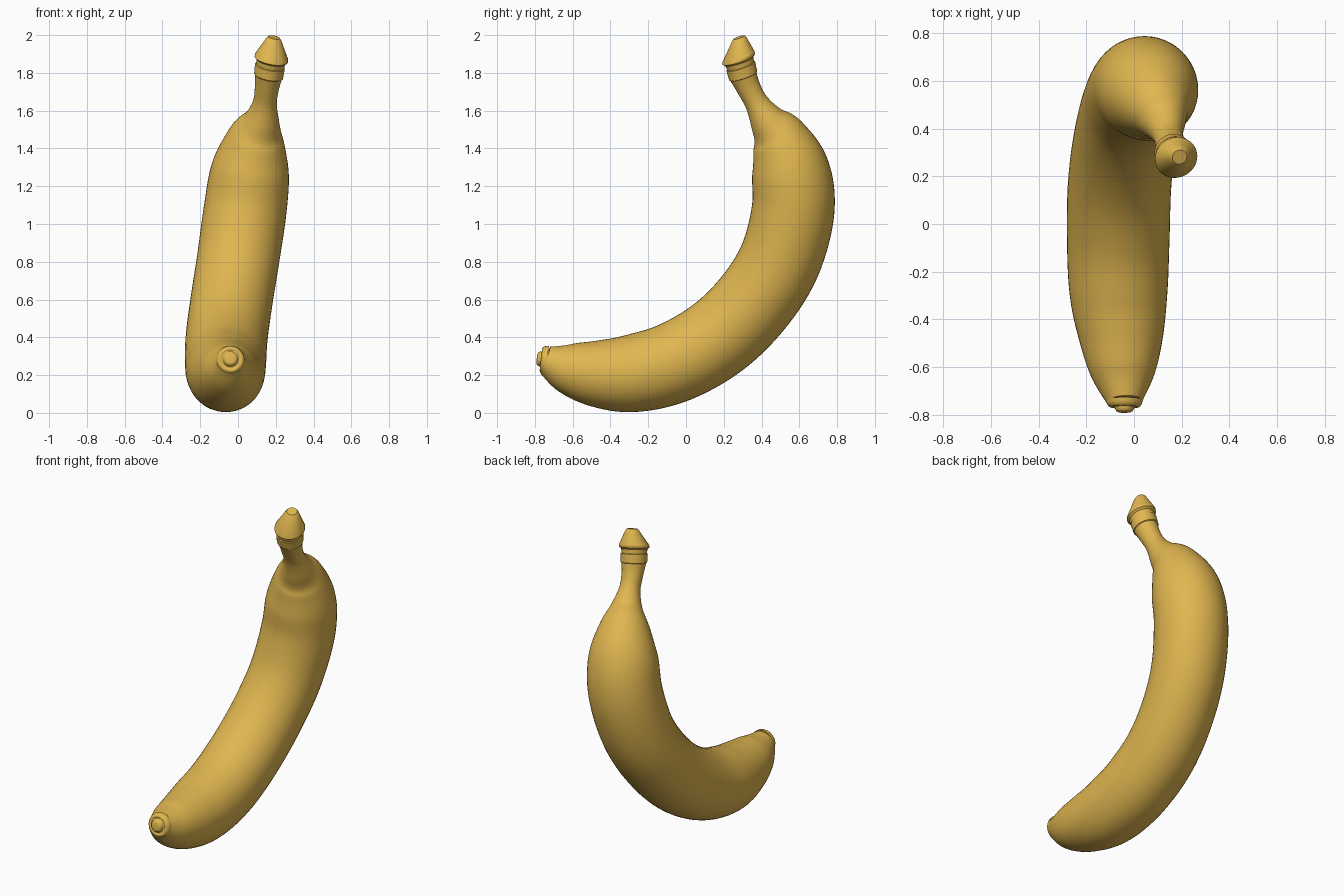
import bpy, bmesh, math
from mathutils import Vector

if "Cube" in bpy.data.objects:
    bpy.data.objects.remove(bpy.data.objects["Cube"])

SIDES = 48


def catmull(pts, steps):
    """Smooth interpolation through (x, y, z, radius) points."""
    p = [Vector(q) for q in pts]
    p = [2 * p[0] - p[1]] + p + [2 * p[-1] - p[-2]]
    out = []
    for i in range(1, len(p) - 2):
        a, b, c, d = p[i - 1:i + 3]
        for k in range(steps):
            t = k / steps
            out.append(0.5 * (2 * b + (c - a) * t + (2 * a - 5 * b + 4 * c - d) * t * t
                              + (3 * b - a - 3 * c + d) * t ** 3))
    return out + [p[-2]]


def sweep(name, rings, mat, axis=None, angle=40):
    """Skin circular rings along a path; a fixed axis keeps rings parallel."""
    bm = bmesh.new()
    loops = []
    for i, q in enumerate(rings):
        c, r = Vector(q[:3]), q[3]
        if axis:
            t = axis
        else:
            a, b = rings[max(i - 1, 0)], rings[min(i + 1, len(rings) - 1)]
            t = (Vector(b[:3]) - Vector(a[:3])).normalized()
        v = t.cross(Vector((1, 0, 0))).normalized()
        u = v.cross(t)
        loops.append([bm.verts.new(c + r * (u * math.cos(w) + v * math.sin(w)))
                      for w in (2 * math.pi * k / SIDES for k in range(SIDES))])
    for a, b in zip(loops, loops[1:]):
        for k in range(SIDES):
            n = (k + 1) % SIDES
            bm.faces.new((a[k], a[n], b[n], b[k]))
    bm.faces.new(loops[0][::-1])
    bm.faces.new(loops[-1])
    bmesh.ops.recalc_face_normals(bm, faces=bm.faces)
    me = bpy.data.meshes.new(name)
    bm.to_mesh(me)
    bm.free()
    ob = bpy.data.objects.new(name, me)
    bpy.context.collection.objects.link(ob)
    me.materials.append(mat)
    bpy.ops.object.select_all(action='DESELECT')
    bpy.context.view_layer.objects.active = ob
    ob.select_set(True)
    bpy.ops.object.shade_smooth_by_angle(angle=math.radians(angle))
    return ob


skin = bpy.data.materials.new("banana_yellow")
skin.diffuse_color = (0.75, 0.47, 0.08, 1)
skin.use_nodes = True
skin.node_tree.nodes["Principled BSDF"].inputs["Base Color"].default_value = skin.diffuse_color

# Curved fruit body, blossom end to neck: x, y, z, radius
body = [
    (-0.04, -0.745, 0.28, 0.075), (-0.047, -0.62, 0.235, 0.138),
    (-0.055, -0.46, 0.207, 0.18), (-0.065, -0.28, 0.21, 0.206),
    (-0.066, -0.06, 0.268, 0.215), (-0.06, 0.17, 0.40, 0.217),
    (-0.035, 0.36, 0.588, 0.217), (0.0, 0.498, 0.81, 0.218),
    (0.038, 0.567, 1.075, 0.219), (0.065, 0.552, 1.29, 0.206),
    (0.095, 0.495, 1.455, 0.152), (0.125, 0.43, 1.55, 0.096),
    (0.142, 0.375, 1.64, 0.064), (0.153, 0.332, 1.72, 0.064),
    (0.163, 0.303, 1.785, 0.073),
]
sweep("fruit_body", catmull(body, 8), skin)

# Stem collar, flange and blunt cone
axis = Vector((0.2, -0.33, 1)).normalized()
stem = [
    (0.162, 0.305, 1.78, 0.070), (0.162, 0.303, 1.784, 0.078),
    (0.169, 0.29, 1.835, 0.080), (0.170, 0.289, 1.838, 0.075),
    (0.174, 0.282, 1.862, 0.078), (0.176, 0.279, 1.872, 0.090),
    (0.178, 0.279, 1.886, 0.089), (0.187, 0.281, 1.955, 0.052),
    (0.190, 0.281, 1.978, 0.040), (0.191, 0.281, 1.988, 0.031),
]
sweep("stem_tip", stem, skin, axis, 25)

# Blossom end: rolled rim, groove and central nub
rim = [
    (-0.04, -0.735, 0.28, 0.076), (-0.04, -0.752, 0.28, 0.074),
    (-0.04, -0.764, 0.282, 0.066), (-0.04, -0.768, 0.283, 0.056),
    (-0.04, -0.764, 0.284, 0.047), (-0.04, -0.768, 0.285, 0.041),
    (-0.04, -0.780, 0.287, 0.037), (-0.04, -0.788, 0.288, 0.028),
    (-0.04, -0.790, 0.288, 0.014),
]
sweep("blossom_end", catmull(rim, 3), skin, Vector((0, -1, 0.12)).normalized(), 60)
